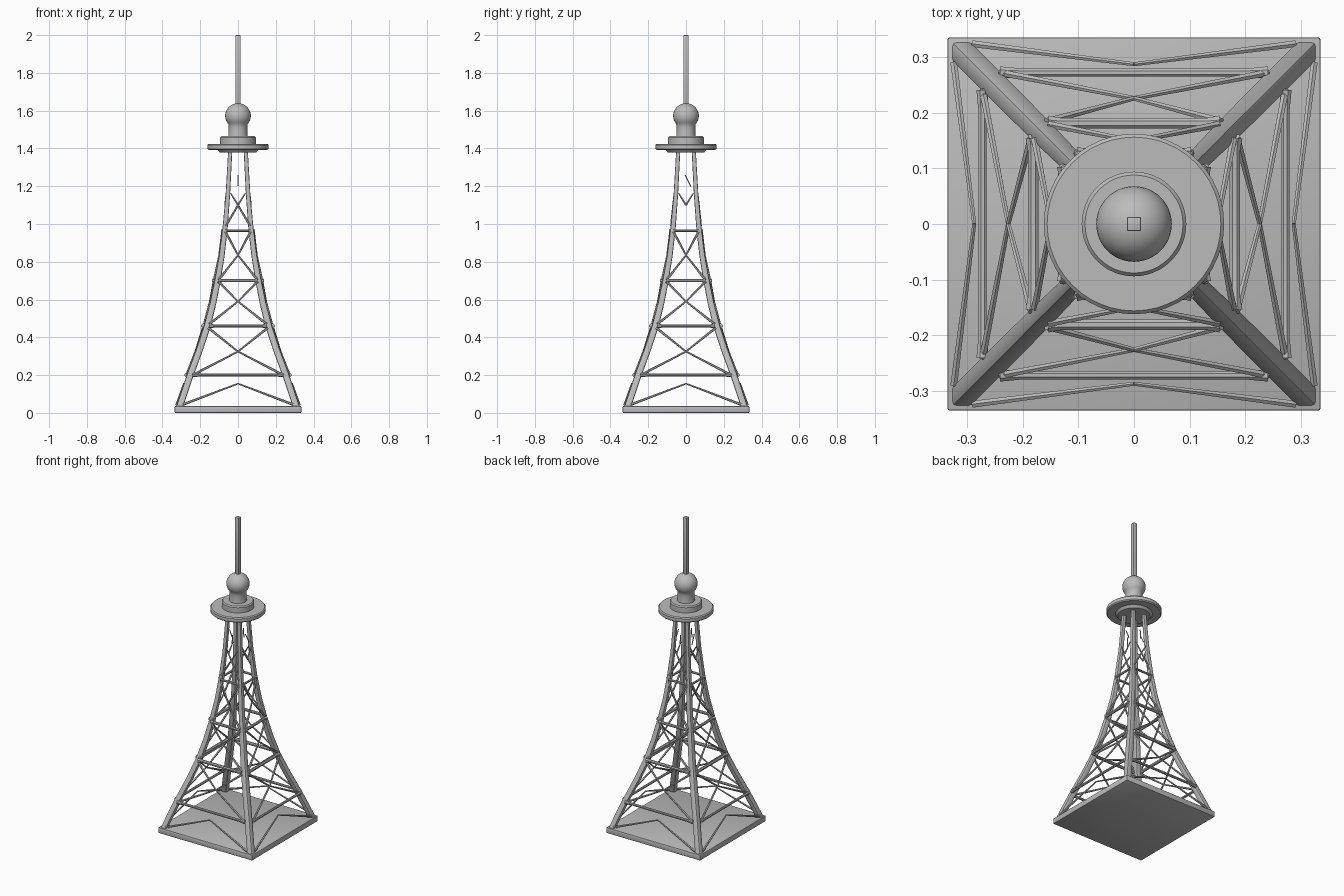
import bpy, bmesh, math
from mathutils import Vector, Matrix

if "Cube" in bpy.data.objects:
    bpy.data.objects.remove(bpy.data.objects["Cube"], do_unlink=True)

steel = bpy.data.materials.new("grey_steel")
steel.use_nodes = True
steel.diffuse_color = (0.5, 0.5, 0.5, 1)
steel.node_tree.nodes["Principled BSDF"].inputs["Base Color"].default_value = (0.5, 0.5, 0.5, 1)


def finish(name, bm, angle=40):
    bmesh.ops.recalc_face_normals(bm, faces=bm.faces)
    mesh = bpy.data.meshes.new(name)
    bm.to_mesh(mesh)
    bm.free()
    mesh.materials.append(steel)
    ob = bpy.data.objects.new(name, mesh)
    bpy.context.collection.objects.link(ob)
    bpy.ops.object.select_all(action="DESELECT")
    ob.select_set(True)
    bpy.context.view_layer.objects.active = ob
    bpy.ops.object.shade_smooth_by_angle(angle=math.radians(angle))
    return ob


def skin(bm, rings):
    """Closed surface through rings of points."""
    rings = [[bm.verts.new(p) for p in ring] for ring in rings]
    count = len(rings[0])
    for low, high in zip(rings, rings[1:]):
        for k in range(count):
            n = (k + 1) % count
            bm.faces.new((low[k], low[n], high[n], high[k]))
    bm.faces.new(rings[0][::-1])
    bm.faces.new(rings[-1])


def tube(bm, points, radii, sides=8):
    """Capped tube along a path, with a radius for each point."""
    rings = []
    for i, p in enumerate(points):
        along = points[min(i + 1, len(points) - 1)] - points[max(i - 1, 0)]
        turn = along.to_track_quat("Z", "Y")
        angles = [math.tau * (k + 0.5) / sides for k in range(sides)]
        rings.append([p + turn @ Vector((math.cos(a), math.sin(a), 0)) * radii[i] for a in angles])
    skin(bm, rings)


def box(name, size, z, offset):
    """Box with slightly rounded edges."""
    bm = bmesh.new()
    bmesh.ops.create_cube(bm, size=1)
    bmesh.ops.scale(bm, vec=size, verts=bm.verts)
    bmesh.ops.translate(bm, vec=(0, 0, z), verts=bm.verts)
    bmesh.ops.bevel(bm, geom=bm.edges[:], offset=offset, segments=2, affect="EDGES", profile=0.5)
    finish(name, bm)


def lathe(name, profile, steps=48):
    bm = bmesh.new()
    verts = [bm.verts.new((r, 0, z)) for r, z in profile]
    edges = [bm.edges.new(pair) for pair in zip(verts, verts[1:])]
    bmesh.ops.spin(bm, geom=verts + edges, cent=(0, 0, 0), axis=(0, 0, 1),
                   angle=math.tau, steps=steps)
    bmesh.ops.remove_doubles(bm, verts=bm.verts, dist=0.0005)
    finish(name, bm)


# Leg centreline: height, distance from the axis, half width
LEG = [(0.02, 0.313, 0.019), (0.2, 0.253, 0.019), (0.33, 0.205, 0.019), (0.46, 0.162, 0.0185),
       (0.58, 0.132, 0.0175), (0.7, 0.108, 0.0165), (0.83, 0.086, 0.015), (0.97, 0.069, 0.014),
       (1.15, 0.054, 0.012), (1.39, 0.041, 0.011)]


def reach(z):
    for (z0, d0, _), (z1, d1, _) in zip(LEG, LEG[1:]):
        if z <= z1:
            return d0 + (d1 - d0) * (z - z0) / (z1 - z0)


def on_side(u, z, quarter):
    """Point near the outer plane of one side; u runs from -1 to 1 between two legs."""
    d = reach(z)
    point = Vector((u * d, -d - min(0.019, 0.17 * d), z))
    return Matrix.Rotation(quarter * math.pi / 2, 3, "Z") @ point


# Base slab
box("base_slab", (0.67, 0.67, 0.036), 0.018, 0.004)

# Four curved legs with a rounded square section
SECTION = [(math.copysign(abs(math.cos(a)) ** 0.45, math.cos(a)),
            math.copysign(abs(math.sin(a)) ** 0.45, math.sin(a)))
           for a in (math.tau * (k + 0.5) / 12 for k in range(12))]
for sx, sy, name in ((1, -1, "front_left"), (-1, -1, "front_right"),
                     (1, 1, "back_left"), (-1, 1, "back_right")):
    bm = bmesh.new()
    skin(bm, [[(sx * d + u * r, sy * d + v * r, z) for u, v in SECTION] for z, d, r in LEG])
    finish(name + "_leg", bm)

# Girders and thin cross bracing on each side
for quarter, side in enumerate(("front", "left", "back", "right")):
    girders, braces = bmesh.new(), bmesh.new()
    for z, r in ((0.2, 0.008), (0.46, 0.01), (0.7, 0.009), (0.965, 0.007)):
        # girders swell where they meet the legs
        tube(girders, [on_side(u, z, quarter) for u in (-0.95, -0.8, 0.8, 0.95)],
             [r * 1.5, r, r, r * 1.5])
    for s in (-1, 1):
        # low chevron
        tube(braces, [on_side(s * 0.95, 0.045, quarter), on_side(0, 0.155, quarter)], [0.007, 0.004], 6)
        # crossed bars, bending with the side at the crossing
        for z0, zm, z1 in ((0.2, 0.325, 0.45), (0.47, 0.59, 0.695), (0.705, 0.835, 0.96)):
            tube(braces, [on_side(-s * 0.95, z0, quarter), on_side(0, zm, quarter),
                          on_side(s * 0.95, z1, quarter)], [0.007, 0.0045, 0.007], 6)
        # upper bracing thins out towards the top
        tube(braces, [on_side(0, 1.1, quarter), on_side(s * 0.75, 1.165, quarter)], [0.005, 0.003], 6)
        if quarter % 2 == 0:
            tube(braces, [on_side(s * 0.95, 0.99, quarter), on_side(0, 1.1, quarter)], [0.006, 0.005], 6)
    # short stay in the open top bay
    lean = (0, 0.5, 0, -0.5)[quarter]
    tube(braces, [on_side(lean, 1.2, quarter), on_side(-lean * 0.2, 1.26, quarter)], [0.003, 0.003], 6)
    finish(side + "_girders", girders)
    finish(side + "_braces", braces)

# Round platform with its lower collar and upper drum
lathe("platform", [(0, 1.378), (0.095, 1.378), (0.108, 1.392), (0.156, 1.392), (0.162, 1.398),
                   (0.162, 1.418), (0.156, 1.424), (0, 1.424)])
lathe("drum", [(0, 1.42), (0.094, 1.42), (0.094, 1.458), (0.088, 1.465), (0, 1.465)])

# Neck flowing into the ball
ball = [(0, 1.46), (0.052, 1.46), (0.049, 1.49), (0.049, 1.515), (0.052, 1.53)]
for i in range(15):
    a = math.radians(-32 + 122 * i / 14)
    ball.append((0.068 * math.cos(a), 1.573 + 0.066 * math.sin(a)))
lathe("ball_and_neck", ball)

# Square mast
box("mast", (0.026, 0.026, 0.4), 1.8, 0.003)
